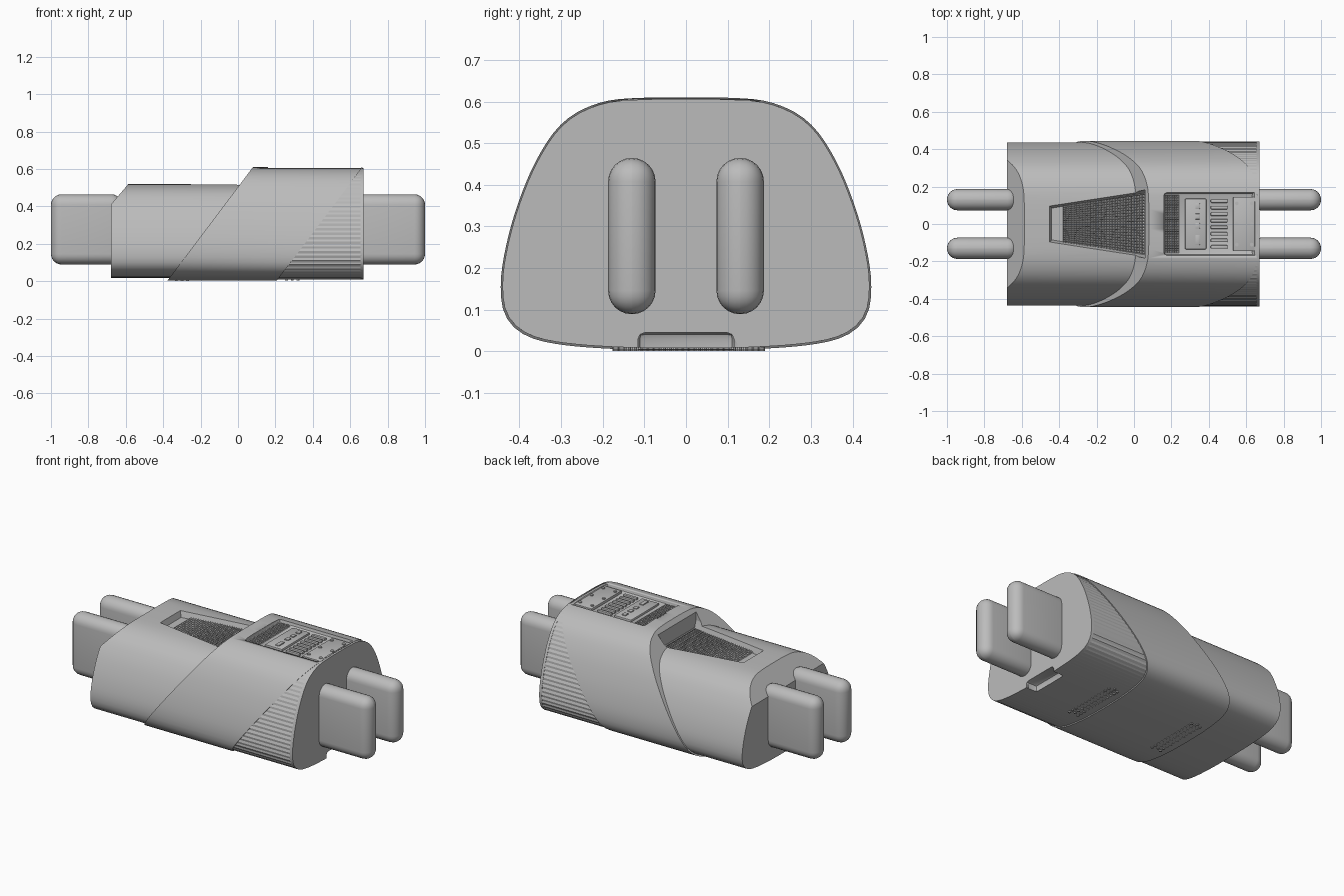
import bpy, bmesh, math
from mathutils import Vector

if "Cube" in bpy.data.objects:
    bpy.data.objects.remove(bpy.data.objects["Cube"])

GREY = bpy.data.materials.new("plain_grey")
GREY.use_nodes = True
GREY.diffuse_color = (0.5, 0.5, 0.5, 1)
GREY.node_tree.nodes["Principled BSDF"].inputs["Base Color"].default_value = (0.5, 0.5, 0.5, 1)

# Half cross-section (y, z) of the shell, from top centre to bottom centre
HALF = [(0, .61), (.10, .61), (.205, .603), (.30, .555), (.365, .455), (.41, .34),
        (.435, .245), (.447, .165), (.44, .085), (.39, .035), (.30, .014), (.15, .004), (0, .003)]


def smooth_half(count):
    pts = [Vector(p) for p in HALF]
    for _ in range(3):
        cut = [pts[0]]
        for a, b in zip(pts, pts[1:]):
            cut += [a.lerp(b, .25), a.lerp(b, .75)]
        pts = cut + [pts[-1]]
    lengths = [(b - a).length for a, b in zip(pts, pts[1:])]
    step, out = sum(lengths) / count, [pts[0]]
    walked, target = 0, step
    for a, b, l in zip(pts, pts[1:], lengths):
        while l > 0 and walked + l >= target and len(out) < count:
            out.append(a.lerp(b, (target - walked) / l))
            target += step
        walked += l
    return out + [pts[-1]]


def section(count, sy=1, sz=1, dz=0, rib=0):
    half = smooth_half(count)
    half = [Vector((p.x * (1 - rib * (i % 2)) * sy, p.y * sz + dz)) for i, p in enumerate(half)]
    return half + [Vector((-p.x, p.y)) for p in half[-2:0:-1]]


def finish(bm, name, angle=30):
    mesh = bpy.data.meshes.new(name)
    bm.to_mesh(mesh)
    bm.free()
    mesh.materials.append(GREY)
    ob = bpy.data.objects.new(name, mesh)
    bpy.context.collection.objects.link(ob)
    select(ob)
    if angle:
        bpy.ops.object.shade_smooth_by_angle(angle=math.radians(angle))
    return ob


def select(ob):
    bpy.ops.object.select_all(action='DESELECT')
    ob.select_set(True)
    bpy.context.view_layer.objects.active = ob


def prism(ring, x0, x1):
    bm = bmesh.new()
    a = [bm.verts.new((x0, p.x, p.y)) for p in ring]
    b = [bm.verts.new((x1, p.x, p.y)) for p in ring]
    bm.faces.new(a)
    bm.faces.new(b[::-1])
    for i in range(len(ring)):
        j = (i + 1) % len(ring)
        bm.faces.new((a[i], b[i], b[j], a[j]))
    bmesh.ops.recalc_face_normals(bm, faces=bm.faces)
    return bm


def trim(bm, point, normal):
    # Remove everything on the normal's side and close the cut
    cut = bmesh.ops.bisect_plane(bm, geom=bm.verts[:] + bm.edges[:] + bm.faces[:], plane_co=point,
                                 plane_no=normal, clear_outer=True)["geom_cut"]
    bmesh.ops.edgeloop_fill(bm, edges=[e for e in cut if isinstance(e, bmesh.types.BMEdge)])
    bmesh.ops.recalc_face_normals(bm, faces=bm.faces)


def box(name, centre, size, bevel=0, segments=2):
    bm = bmesh.new()
    bmesh.ops.create_cube(bm, size=1)
    for v in bm.verts:
        v.co = Vector(c + s * k for c, s, k in zip(centre, size, v.co))
    if bevel:
        bmesh.ops.bevel(bm, geom=bm.edges[:], offset=bevel, segments=segments, profile=.5, affect='EDGES')
    return finish(bm, name)


def apply_mod(ob, kind, **settings):
    mod = ob.modifiers.new(kind.lower(), kind)
    for key, value in settings.items():
        setattr(mod, key, value)
    select(ob)
    bpy.ops.object.modifier_apply(modifier=mod.name)


def carve(targets, cutter):
    for ob in targets:
        apply_mod(ob, 'BOOLEAN', object=cutter, operation='DIFFERENCE', solver='EXACT')
    bpy.data.objects.remove(cutter)


def disc(name, x, y, z, radius, depth):
    bm = bmesh.new()
    bmesh.ops.create_cone(bm, cap_ends=True, segments=10, radius1=radius, radius2=radius, depth=depth)
    bmesh.ops.translate(bm, verts=bm.verts, vec=(x, y, z))
    return finish(bm, name)


def grille(name, x0, x1, w0, w1, z, nx, ny):
    # Perforated sheet whose half width runs from w0 to w1
    bm = bmesh.new()
    bmesh.ops.create_grid(bm, x_segments=nx, y_segments=ny, size=.5)
    for v in bm.verts:
        t = v.co.x + .5
        v.co = (x0 + (x1 - x0) * t, v.co.y * 2 * (w0 + (w1 - w0) * t), z)
    ob = finish(bm, name, 0)
    apply_mod(ob, 'WIREFRAME', thickness=.009, use_even_offset=False)


# Lower body with a slanted top edge at its end
bm = prism(section(40, .98, .83, .014), -.68, .2)
trim(bm, (-.68, 0, .41), (-.76, 0, .65))
body = finish(bm, "lower_body")

# Slanted sleeve wrapped around the middle
LEAN = Vector((.61, 0, -.46)).normalized()
bm = prism(section(48), -.6, .672)
trim(bm, (-.38, 0, 0), -LEAN)
trim(bm, (.205, 0, 0), LEAN)
sleeve = finish(bm, "slanted_sleeve")

# Ribbed end section; its back wall is turned inward
bm = prism(section(100, .99, .985, .005, .008), .1, .66)
trim(bm, (.19, 0, 0), -LEAN)
for f in bm.faces:
    if f.calc_center_median().y > 0 and abs(f.normal.x) < .1:
        f.normal_flip()
ribbed = finish(bm, "ribbed_end", 0)

# Closing plate
plate = finish(prism(section(48, .99, .985, .005), .655, .672), "end_plate")
carve([ribbed, plate], box("notch_cutter", (.66, 0, .01), (.12, .23, .07), .015))

# Tapered slot in the top of the lower body
bm = bmesh.new()
rings = []
for z, grow in ((.485, 0), (.535, .016), (.7, .02)):
    rings.append([bm.verts.new((x, y, z)) for x, y in
                  ((-.44 - grow, -.085 - grow), (.06, -.165 - grow),
                   (.06, .165 + grow), (-.44 - grow, .085 + grow))])
bm.faces.new(rings[0])
bm.faces.new(rings[-1])
for a, b in zip(rings, rings[1:]):
    for i in range(4):
        bm.faces.new((a[i], a[i - 1], b[i - 1], b[i]))
bmesh.ops.recalc_face_normals(bm, faces=bm.faces)
carve([body, sleeve], finish(bm, "slot_cutter", 0))
grille("slot_grille", -.38, .058, .10, .16, .492, 30, 20)

# Control bay in the top of the sleeve
carve([sleeve], box("bay_cutter", (.41, 0, .64), (.5, .335, .11), .015))
grille("bay_grille", .165, .24, .155, .155, .589, 6, 24)
box("control_panel", (.33, 0, .59), (.115, .27, .016), .006)
for i, y in enumerate((.095, .04, -.01, -.085)):
    box(f"control_button_{i}", (.34, y, .599), (.025, .055 if i == 3 else .03, .01), .003)
for i in range(8):
    box(f"vent_slat_{i}", (.455, (i - 3.5) * .035, .59), (.09, .018, .016), .004)
box("cover_plate", (.59, 0, .592), (.12, .29, .018), .004)
for x in (.55, .63):
    for y in (-.11, 0, .11):
        disc("cover_screw", x, y, .602, .01, .008)

# Small studs in two bands on the underside
for x0, z in ((.26, .008), (-.33, .004)):
    for i in range(3):
        for j in range(13):
            disc("underside_stud", x0 + i * .03, (j - 6) * .028 + (i % 2) * .014, z, .008, .006)

# Rounded prongs at both ends
for side, x0, x1 in (("right", -1, -.62), ("left", .62, 1)):
    for place, y in (("front", -.13), ("back", .13)):
        box(f"{side}_{place}_prong", ((x0 + x1) / 2, y, .277), (x1 - x0, .114, .375), .0565, 6)
